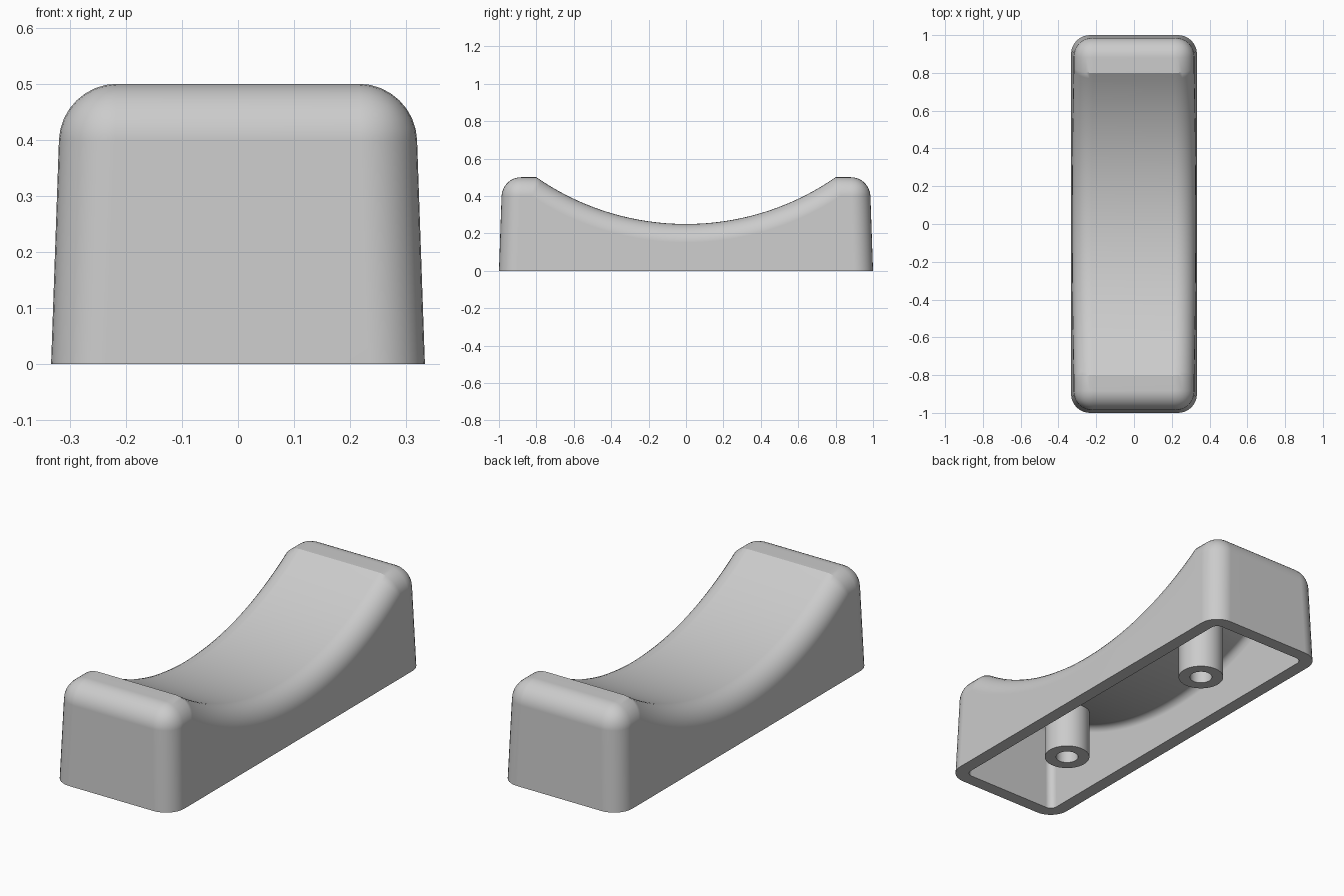
import bpy, bmesh, math

cube = bpy.data.objects.get("Cube")
if cube:
    bpy.data.objects.remove(cube)

HALF_W, HALF_L, HEIGHT = 0.3333, 1.0, 0.5
DRAFT, WALL, ROUND = 0.035, 0.065, 0.1
ARC_R = 1.405
ARC_Z = 0.25 + ARC_R          # centre height of the saddle arc

grey = bpy.data.materials.new("light grey")
grey.use_nodes = True
grey.diffuse_color = (0.6, 0.6, 0.6, 1)
grey.node_tree.nodes["Principled BSDF"].inputs["Base Color"].default_value = (0.6, 0.6, 0.6, 1)


def add_object(name, bm):
    bmesh.ops.recalc_face_normals(bm, faces=bm.faces)
    mesh = bpy.data.meshes.new(name)
    bm.to_mesh(mesh)
    bm.free()
    mesh.materials.append(grey)
    obj = bpy.data.objects.new(name, mesh)
    bpy.context.collection.objects.link(obj)
    return obj


def saddle_block(name, inset, bottom, steps=48):
    """Drafted block with an arc scooped from its top and rounded edges."""
    top, radius = HEIGHT - inset, ARC_R + inset
    sweep = math.acos((ARC_Z - top) / radius)

    def end(z):
        return HALF_L - inset - DRAFT * z

    profile = [(-end(bottom), bottom), (-end(top), top)]
    for i in range(steps + 1):
        a = sweep * (2 * i / steps - 1)
        profile.append((radius * math.sin(a), ARC_Z - radius * math.cos(a)))
    profile += [(end(top), top), (end(bottom), bottom)]

    bm = bmesh.new()
    sides = [[bm.verts.new((s * (HALF_W - inset - DRAFT * z), y, z)) for y, z in profile]
             for s in (-1, 1)]
    caps = [bm.faces.new(side) for side in sides]
    n = len(profile)
    for i in range(n):
        j = (i + 1) % n
        bm.faces.new((sides[0][i], sides[0][j], sides[1][j], sides[1][i]))
    # round the upright corners and the whole top rim
    edges = {e for cap in caps for e in cap.edges
             if max(v.co.z for v in e.verts) > bottom + 0.01}
    edges |= {e for e in bm.edges
              if all(abs(abs(v.co.y) - end(top)) < 1e-4 and v.co.z > bottom + 0.01
                     for v in e.verts)}
    bmesh.ops.recalc_face_normals(bm, faces=bm.faces)
    bmesh.ops.bevel(bm, geom=list(edges), offset=ROUND - inset, offset_type='OFFSET',
                    segments=8, profile=0.5, affect='EDGES', clamp_overlap=False)
    return add_object(name, bm)


def post(name, y, radius, z0, z1):
    bm = bmesh.new()
    bmesh.ops.create_cone(bm, cap_ends=True, segments=48, radius1=radius,
                          radius2=radius, depth=z1 - z0)
    bmesh.ops.translate(bm, vec=(0, y, (z0 + z1) / 2), verts=bm.verts)
    return add_object(name, bm)


def cut(target, cutter):
    mod = target.modifiers.new("cut", 'BOOLEAN')
    mod.operation, mod.solver, mod.object = 'DIFFERENCE', 'EXACT', cutter
    bpy.context.view_layer.objects.active = target
    bpy.ops.object.modifier_apply(modifier=mod.name)
    bpy.data.objects.remove(cutter)


# outer body, and the cavity that leaves two screw posts standing
body = saddle_block("saddle_handle_body", 0, 0)
cavity = saddle_block("cavity_cutter", WALL, -0.1)
for y in (-0.5, 0.5):
    cut(cavity, post("post_cutter", y, 0.107, -0.2, 0.6))
cut(body, cavity)

# screw holes
for y in (-0.5, 0.5):
    cut(body, post("hole_cutter", y, 0.053, -0.1, 0.24))

# smooth rounds with crisp creases
bpy.ops.object.select_all(action='DESELECT')
body.select_set(True)
bpy.context.view_layer.objects.active = body
bpy.ops.object.shade_smooth_by_angle(angle=math.radians(30))
normals = body.modifiers.new("even_shading", 'WEIGHTED_NORMAL')
normals.keep_sharp = True
